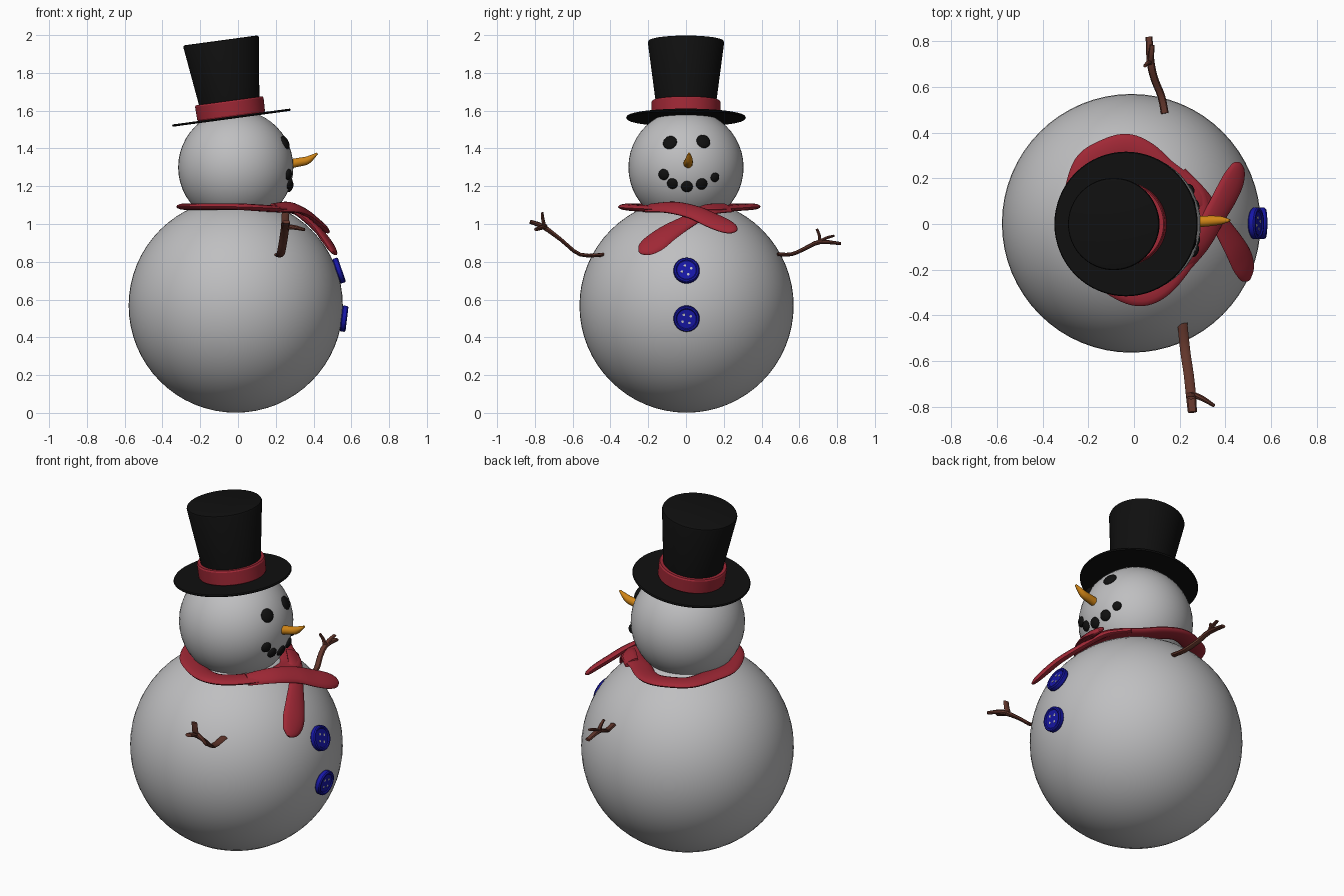
import bpy, bmesh, math
from mathutils import Vector, Matrix

if "Cube" in bpy.data.objects:
    bpy.data.objects.remove(bpy.data.objects["Cube"])

BODY_C, BODY_R = Vector((-0.012, 0.003, 0.568)), 0.567
HEAD_C, HEAD_R = Vector((-0.012, 0.0, 1.30)), 0.305


def material(name, rgb):
    m = bpy.data.materials.new(name)
    m.diffuse_color = (*rgb, 1)
    m.use_nodes = True
    m.node_tree.nodes["Principled BSDF"].inputs["Base Color"].default_value = m.diffuse_color
    return m


SNOW = material("snow white", (0.52, 0.52, 0.53))
BLACK = material("coal black", (0.005, 0.005, 0.005))
RED = material("scarf red", (0.35, 0.021, 0.036))
BLUE = material("button blue", (0.008, 0.008, 0.38))
ORANGE = material("carrot orange", (0.62, 0.23, 0.008))
BROWN = material("twig brown", (0.12, 0.036, 0.024))


def finish(name, bm, mat, angle=40):
    bmesh.ops.recalc_face_normals(bm, faces=bm.faces)
    me = bpy.data.meshes.new(name)
    bm.to_mesh(me)
    bm.free()
    me.materials.append(mat)
    ob = bpy.data.objects.new(name, me)
    bpy.context.collection.objects.link(ob)
    bpy.ops.object.select_all(action='DESELECT')
    bpy.context.view_layer.objects.active = ob
    ob.select_set(True)
    bpy.ops.object.shade_smooth_by_angle(angle=math.radians(angle))
    return ob


def ball(name, centre, radii, mat, normal=Vector((0, 0, 1)), seg=24):
    bm = bmesh.new()
    mx = (Matrix.Translation(centre) @ normal.to_track_quat('Z', 'Y').to_matrix().to_4x4()
          @ Matrix.Diagonal((*radii, 1)))
    bmesh.ops.create_uvsphere(bm, u_segments=seg, v_segments=seg // 2, radius=1, matrix=mx)
    return finish(name, bm, mat)


def lathe(name, profile, mx, mat, steps=64):
    bm = bmesh.new()
    vs = [bm.verts.new((r, 0, z)) for r, z in profile]
    es = [bm.edges.new(e) for e in zip(vs, vs[1:])]
    bmesh.ops.spin(bm, geom=vs + es, axis=(0, 0, 1), cent=(0, 0, 0),
                   angle=2 * math.pi, steps=steps)
    bmesh.ops.remove_doubles(bm, verts=bm.verts, dist=1e-5)
    bmesh.ops.transform(bm, matrix=mx, verts=bm.verts)
    return finish(name, bm, mat, 30)


def smooth_path(pts, closed, sub):
    """Catmull-Rom through points (x, y, z, half width, half thickness)."""
    n, out = len(pts), []
    P = [Vector(p) for p in pts]
    get = (lambda i: P[i % n]) if closed else (lambda i: P[max(0, min(n - 1, i))])
    for i in range(n if closed else n - 1):
        a, b, c, d = (get(i + k) for k in (-1, 0, 1, 2))
        for k in range(sub):
            t = k / sub
            out.append(0.5 * (2 * b + (c - a) * t + (2 * a - 5 * b + 4 * c - d) * t * t
                              + (3 * b - a - 3 * c + d) * t ** 3))
    return out if closed else out + [P[-1]]


def strap(bm, pts, normal, closed=False, sub=6, sides=14):
    """Loft an elliptical section along a path, the normal sets its flat side."""
    path = smooth_path(pts, closed, sub)
    n, rings = len(path), []
    for i, q in enumerate(path):
        p = q.xyz if len(q) == 3 else Vector(q[:3])
        nxt = path[(i + 1) % n] if closed else path[min(i + 1, n - 1)]
        prv = path[i - 1] if closed else path[max(i - 1, 0)]
        t = (Vector(nxt[:3]) - Vector(prv[:3])).normalized()
        s = t.cross(normal(p, t)).normalized()
        u = s.cross(t)
        ring = []
        for k in range(sides):
            a = 2 * math.pi * k / sides
            ring.append(bm.verts.new(p + s * q[3] * math.cos(a) + u * q[4] * math.sin(a)))
        rings.append(ring)
    for i in range(n if closed else n - 1):
        a, b = rings[i], rings[(i + 1) % n]
        for k in range(sides):
            j = (k + 1) % sides
            bm.faces.new((a[k], a[j], b[j], b[k]))
    if not closed:
        bm.faces.new(rings[0])
        bm.faces.new(rings[-1])


# Snow balls
ball("body", BODY_C, (BODY_R,) * 3, SNOW, seg=64)
ball("head", HEAD_C, (HEAD_R,) * 3, SNOW, seg=48)


# Coal eyes and mouth, pressed onto the head
def coal(name, y, z, r):
    dy, dz = y - HEAD_C.y, z - HEAD_C.z
    d = Vector((math.sqrt(HEAD_R ** 2 - dy * dy - dz * dz), dy, dz))
    ball(name, HEAD_C + d, (r, r, 0.016), BLACK, d.normalized())


coal("eye_left", -0.085, 1.431, 0.038)
coal("eye_right", 0.092, 1.437, 0.038)
for i, (y, z, r) in enumerate([(-0.118, 1.262, .029), (-0.072, 1.214, .029), (0.005, 1.198, .031),
                               (0.083, 1.212, .031), (0.153, 1.247, .025)]):
    coal(f"mouth_coal_{i + 1}", y, z, r)

# Carrot nose, curling up at the tip
bm = bmesh.new()
strap(bm, [(0.26, 0.01, 1.315, .025, .025), (0.31, 0.012, 1.325, .024, .024),
           (0.36, 0.015, 1.335, .021, .022), (0.39, 0.016, 1.352, .016, .015),
           (0.42, 0.016, 1.374, .005, .005)], lambda p, t: Vector((0, 0, 1)))
finish("carrot_nose", bm, ORANGE)

# Tilted top hat
HAT = Matrix.Translation((-0.035, 0, 1.563)) @ Matrix.Rotation(math.radians(-7.7), 4, 'Y')
lathe("top_hat", [(0, -.006), (.313, -.006), (.317, 0), (.313, .006), (.16, .006), (.16, .08),
                  (.202, .402), (.199, .410), (.19, .413), (0, .413)], HAT, BLACK)
lathe("hat_band", [(.155, .004), (.176, .004), (.181, .012), (.183, .082), (.178, .09),
                   (.155, .09)], HAT, RED)

# Scarf loop lying flat around the neck
OUTER = [(-.325, 0), (-.30, .16), (-.245, .30), (-.15, .365), (-.04, .395), (.06, .36), (.16, .28),
         (.30, .16), (.33, .04), (.31, -.08), (.24, -.21), (.13, -.325), (.02, -.36), (-.11, -.31),
         (-.24, -.2)]
loop = []
for x, y in OUTER:
    k = 1 - 0.058 / math.hypot(x, y)
    loop.append((x * k, y * k, 1.092 - 0.015 * max(0, x) / 0.3, .058, .018))
bm = bmesh.new()
strap(bm, loop, lambda p, t: Vector((0, 0, 1)), closed=True)
finish("scarf_loop", bm, RED)

# Two crossing scarf tails draped over the chest
radial = lambda p, t: (p - BODY_C).normalized()
TAILS = {
    "scarf_tail_upper": [(.20, -.20, 1.085, .04, .014), (.29, -.08, 1.088, .052, .018),
                         (.355, .04, 1.062, .056, .019), (.405, .13, 1.022, .060, .019),
                         (.44, .20, .992, .056, .018), (.458, .25, .972, .036, .014),
                         (.464, .268, .964, .008, .005)],
    "scarf_tail_lower": [(.20, .22, 1.085, .04, .014), (.29, .12, 1.075, .045, .017),
                         (.365, .02, 1.02, .045, .017), (.435, -.09, .955, .060, .019),
                         (.475, -.165, .900, .066, .019), (.495, -.22, .865, .048, .015),
                         (.502, -.245, .848, .012, .006)],
}
for name, pts in TAILS.items():
    bm = bmesh.new()
    strap(bm, pts, radial)
    finish(name, bm, RED)

# Buttons with a raised rim and four pale thread holes
for name, z, turn in (("button_top", 0.75, 0.35), ("button_bottom", 0.50, 0.6)):
    dz = z - BODY_C.z
    d = Vector((math.sqrt(BODY_R ** 2 - dz * dz), 0, dz))
    mx = (Matrix.Translation(BODY_C + d * 0.99) @ d.to_track_quat('Z', 'Y').to_matrix().to_4x4()
          @ Matrix.Rotation(turn, 4, 'Z'))
    lathe(name, [(0, 0), (.064, 0), (.069, .006), (.069, .026), (.064, .032), (.056, .032),
                 (.051, .027), (0, .027)], mx, BLUE, 32)
    bm = bmesh.new()
    for k in range(4):
        hole = mx @ Matrix.Rotation(k * math.pi / 2, 4, 'Z') @ Matrix.Translation((.026, 0, .0265))
        bmesh.ops.create_cone(bm, cap_ends=True, segments=12, radius1=.007, radius2=.007,
                              depth=.003, matrix=hole)
    finish(name + "_holes", bm, SNOW)

# Twig arms, flattened so their broad side spans x
flat = lambda p, t: t.cross(Vector((1, 0, 0.01)))
ARMS = {
    "arm_left": [
        [(.212, -.435, .838, .022, .010), (.225, -.56, .838, .022, .010),
         (.24, -.66, .915, .022, .010), (.25, -.755, .985, .022, .013),
         (.256, -.825, 1.012, .020, .011)],
        [(.247, -.745, .975, .02, .010), (.25, -.757, 1.02, .02, .009), (.25, -.762, 1.062, .018, .007)],
        [(.25, -.745, .985, .014, .014), (.30, -.765, .982, .012, .013), (.352, -.797, .97, .008, .009)]],
    "arm_right": [
        [(.135, .485, .84, .017, .010), (.12, .56, .84, .017, .010), (.09, .635, .873, .017, .011),
         (.073, .71, .905, .017, .012), (.066, .82, .896, .015, .008)],
        [(.073, .705, .90, .013, .010), (.062, .707, .935, .011, .008), (.048, .693, .972, .008, .007)],
        [(.072, .70, .90, .014, .009), (.075, .74, .925, .013, .008), (.08, .785, .938, .011, .006)]],
}
for name, twigs in ARMS.items():
    bm = bmesh.new()
    for pts in twigs:
        strap(bm, pts, flat, sub=3, sides=8)
    finish(name, bm, BROWN)
